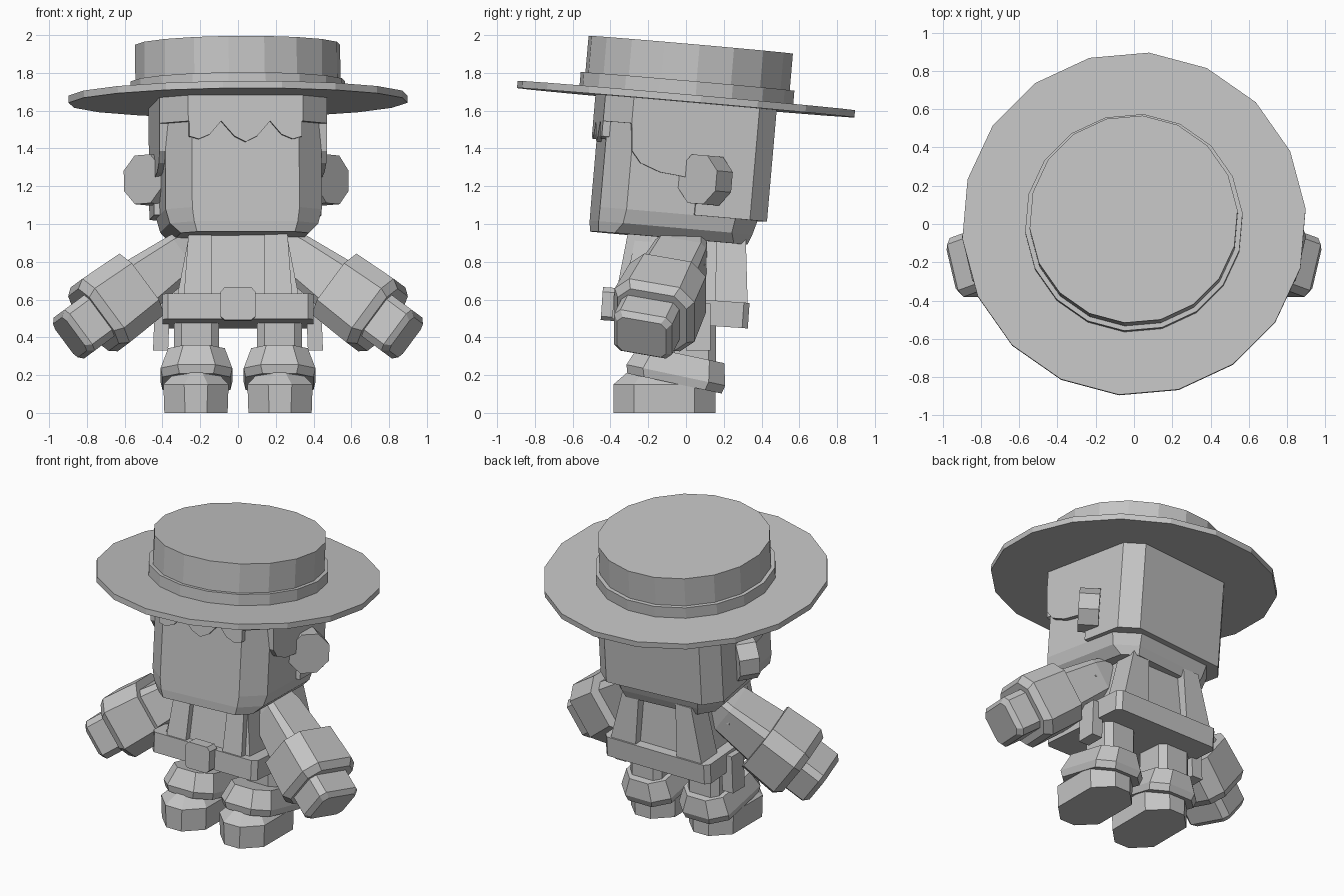
import bpy, bmesh, math
from mathutils import Matrix, Vector

if "Cube" in bpy.data.objects:
    bpy.data.objects.remove(bpy.data.objects["Cube"])

grey = bpy.data.materials.new("plain grey")
grey.diffuse_color = (0.55, 0.55, 0.55, 1)
grey.use_nodes = True
grey.node_tree.nodes["Principled BSDF"].inputs["Base Color"].default_value = grey.diffuse_color
rad = math.radians


def loft(name, rings, mat=Matrix()):
    """Skin a list of equal-length rings and cap both ends."""
    bm = bmesh.new()
    vs = [[bm.verts.new(mat @ Vector(p)) for p in r] for r in rings]
    n = len(vs[0])
    for a, b in zip(vs, vs[1:]):
        for i in range(n):
            j = (i + 1) % n
            bm.faces.new((a[i], a[j], b[j], b[i]))
    bm.faces.new(vs[0][::-1])
    bm.faces.new(vs[-1])
    bmesh.ops.recalc_face_normals(bm, faces=bm.faces)
    me = bpy.data.meshes.new(name)
    bm.to_mesh(me)
    bm.free()
    me.materials.append(grey)
    ob = bpy.data.objects.new(name, me)
    bpy.context.collection.objects.link(ob)
    return ob


def octa(x0, x1, y0, y1, z, cf, cb=None):
    """Rectangle ring with cut corners, front cut cf and back cut cb."""
    cb = cf if cb is None else cb
    return [(x0 + cf, y0, z), (x1 - cf, y0, z), (x1, y0 + cf, z), (x1, y1 - cb, z),
            (x1 - cb, y1, z), (x0 + cb, y1, z), (x0, y1 - cb, z), (x0, y0 + cf, z)]


def rect(x0, x1, y0, y1, z):
    return [(x0, y0, z), (x1, y0, z), (x1, y1, z), (x0, y1, z)]


def disc(r, z, n, start=0.0):
    return [(r * math.cos(start + 2 * math.pi * i / n),
             r * math.sin(start + 2 * math.pi * i / n), z) for i in range(n)]


# Head and hat share one tilted frame
H = Matrix.Translation((0, 0, 1.66)) @ Matrix.Rotation(rad(5), 4, 'Z') @ Matrix.Rotation(rad(-5), 4, 'X')
loft("hat_brim", [disc(.90, -.018, 18), disc(.90, .02, 18)], H)
loft("hat_band", [disc(.57, .0, 18), disc(.57, .095, 18)], H)
loft("hat_crown", [disc(.545, .0, 18), disc(.545, .29, 18)], H)

loft("head", [octa(-.34, .34, -.425, .37, -.74, .08),
              octa(-.395, .395, -.43, .39, -.685, .12),
              octa(-.415, .415, -.43, .41, -.61, .13),
              octa(-.415, .415, -.43, .41, -.01, .13)], H)

# Hair: cap, back shell, side locks and scalloped fringe
loft("hair_cap", [octa(-.445, .445, -.455, .455, z, .14, .10) for z in (-.155, -.01)], H)
loft("hair_back", [[(-.445, .06, z), (.445, .06, z), (.445, .355, z), (.345, .455, z),
                    (-.345, .455, z), (-.445, .355, z)] for z in (-.61, -.15)], H)
lock = [(-.315, -.15), (-.30, -.30), (-.25, -.36), (-.14, -.40), (.065, -.42), (.065, -.15)]
loft("hair_side_locks", [[(x, y, z) for y, z in lock] for x in (-.445, .445)], H)
half = [(.06, -.235), (.13, -.155), (.19, -.225), (.25, -.25), (.30, -.235)]
edge = [(-x, z) for x, z in half[::-1]] + [(0, -.265)] + half
fringe = edge + [(.30, -.1), (-.30, -.1)]
loft("hair_fringe", [[(x, y, z) for x, z in fringe] for y in (-.455, -.41)], H)

# Body, leaning back slightly
B = Matrix.Translation((0, 0, .5)) @ Matrix.Rotation(rad(-4), 4, 'X')
loft("torso", [rect(-.34, .34, -.35, .28, .0), rect(-.25, .25, -.29, .22, .47)], B)
loft("belt", [octa(-.40, .40, -.39, .33, z, .03) for z in (-.03, .105)], B)
loft("buckle", [[(x, y, z) for x, z in ((-.07, -.04), (.07, -.04), (.092, -.02), (.092, .11),
                (.07, .135), (-.07, .135), (-.092, .11), (-.092, -.02))] for y in (-.45, -.37)], B)

for s, side in ((1, "right"), (-1, "left")):
    S = Matrix.Diagonal((s, 1, 1, 1))

    # Ear: eight-sided disc turned forward and outward
    k = math.sqrt(.5)
    E = Matrix(((k, 0, k, .46), (k, 0, -k, .10), (0, 1, 0, -.42), (0, 0, 0, 1)))
    loft(side + "_ear", [disc(.14, z, 8, rad(22.5)) for z in (-.065, .065)], H @ S @ E)

    # Braces over front, shoulder and back
    loft(side + "_front_strap", [rect(.14, .29, -.385, -.25, .05),
                                 rect(.14, .26, -.335, -.2, .46)], B @ S)
    loft(side + "_back_strap", [rect(.16, .36, .15, .325, .05),
                                rect(.14, .26, .13, .285, .46)], B @ S)
    # Hip pouch
    loft(side + "_hip_pouch", [rect(.37, .45, .0, .13, .33), rect(.36, .44, .0, .13, .58)], S)

    # Arm along one slanted axis, z = 0 at the fist end
    a = Vector((.77, -.28, -.57)).normalized()
    f = Vector((0, -1, 0))
    f = (f - a * f.dot(a)).normalized()
    u = f.cross(a)
    A = Matrix.Translation((.89, -.235, .40)) @ Matrix((u, f, a)).transposed().to_4x4()
    loft(side + "_hand", [octa(-.135, .135, -.16, .16, -.30, .035),
                          octa(-.135, .135, -.16, .16, -.03, .035),
                          octa(-.11, .11, -.135, .135, 0, .03)], S @ A)
    loft(side + "_cuff", [octa(-.20, .20, -.22, .20, -.46, .08),
                          octa(-.21, .21, -.23, .21, -.21, .08),
                          octa(-.18, .18, -.20, .18, -.165, .07)], S @ A)
    loft(side + "_sleeve", [octa(-.10, .10, -.11, .11, -.86, .03),
                            octa(-.12, .12, -.14, .14, -.74, .03),
                            octa(-.15, .15, -.16, .16, -.44, .04)], S @ A)
    loft(side + "_shoulder_pad", [rect(.28, .40, -.12, .10, .78), rect(.30, .37, -.10, .09, .90)], S)

    # Leg, tilted boot cuff and boot
    loft(side + "_leg", [octa(.10, .34, -.10, .16, z, .04) for z in (.2, .5)], S)
    C = Matrix.Translation((.22, -.05, .23)) @ Matrix.Rotation(rad(-12), 4, 'X')
    loft(side + "_boot_cuff", [octa(-.18, .18, -.25, .26, -.075, .09),
                               octa(-.19, .19, -.265, .27, -.03, .09),
                               octa(-.15, .15, -.22, .24, .085, .08)], S @ C)
    loft(side + "_boot", [octa(.055, .39, -.385, .155, 0, .11),
                          octa(.05, .395, -.385, .155, .15, .11),
                          octa(.11, .33, -.31, .11, .215, .08)], S)
